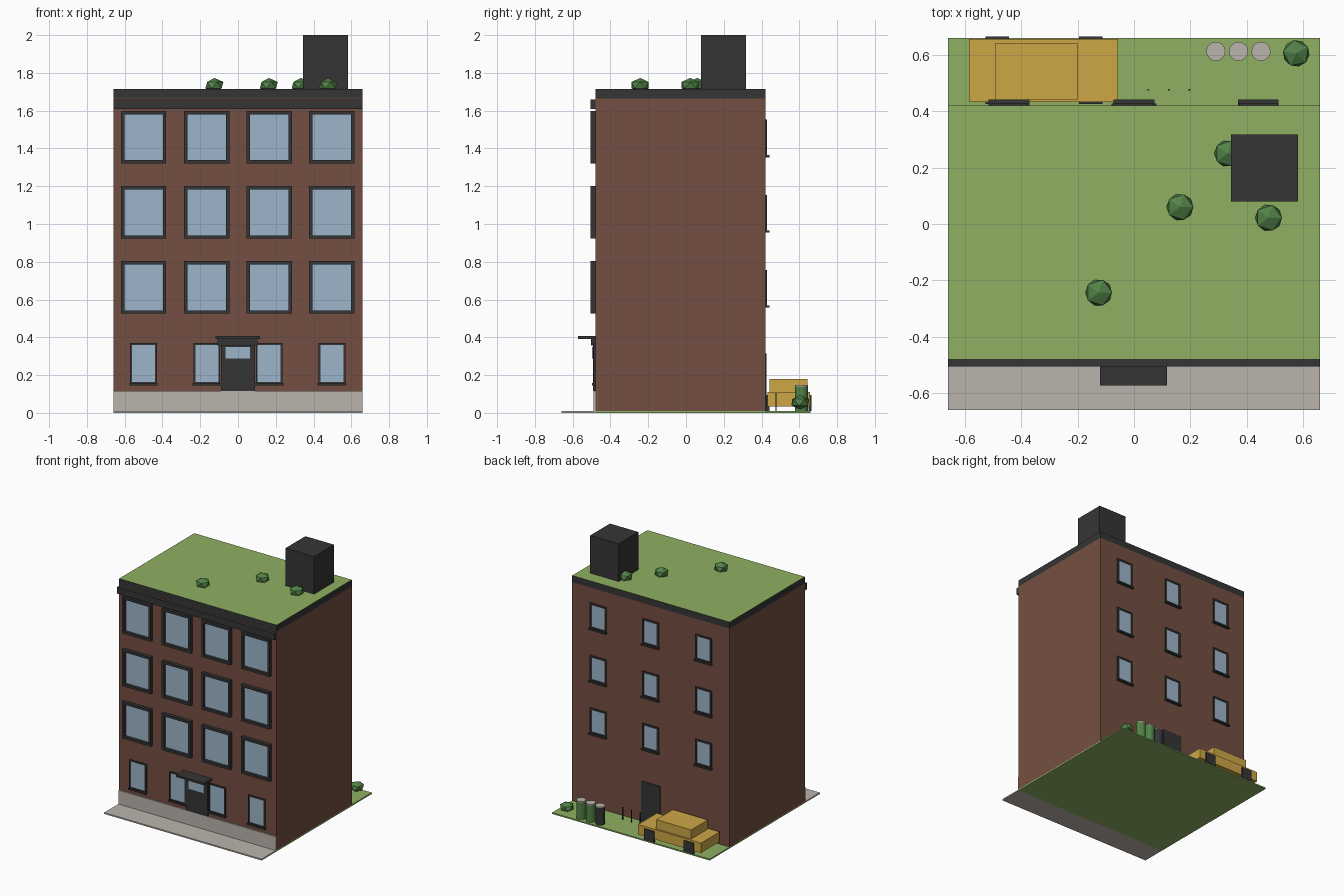
import bpy, bmesh, math
from mathutils import Matrix

if "Cube" in bpy.data.objects:
    bpy.data.objects.remove(bpy.data.objects["Cube"])


def colour(name, r, g, b):
    m = bpy.data.materials.new(name)
    lin = [((c / 255 + 0.055) / 1.055) ** 2.4 for c in (r, g, b)]
    m.diffuse_color = (*lin, 1)
    m.use_nodes = True
    m.node_tree.nodes["Principled BSDF"].inputs["Base Color"].default_value = m.diffuse_color
    return m


BRICK = colour("brick", 116, 79, 66)
DARK = colour("charcoal", 53, 53, 53)
GLASS = colour("glass", 157, 181, 202)
GRASS = colour("grass", 143, 176, 98)
STONE = colour("stone", 187, 180, 173)
YELLOW = colour("yellow", 205, 167, 70)
LEAF = colour("leaf", 82, 130, 72)


def make(name, bm, mats):
    bmesh.ops.recalc_face_normals(bm, faces=bm.faces)
    me = bpy.data.meshes.new(name)
    bm.to_mesh(me)
    bm.free()
    for m in mats:
        me.materials.append(m)
    ob = bpy.data.objects.new(name, me)
    bpy.context.collection.objects.link(ob)
    return ob


def add_box(bm, x0, x1, y0, y1, z0, z1):
    mat = Matrix.Translation(((x0 + x1) / 2, (y0 + y1) / 2, (z0 + z1) / 2)) @ \
        Matrix.Diagonal((x1 - x0, abs(y1 - y0), z1 - z0, 1))
    bmesh.ops.create_cube(bm, size=1, matrix=mat)


def box(name, mat, *dims):
    bm = bmesh.new()
    add_box(bm, *dims)
    return make(name, bm, [mat])


def window(name, x, z0, z1, w, wall, side, depth, bar, sill=0):
    """Framed window on the front (side -1) or back (side 1) wall."""
    def ys(d):
        return sorted((wall - side * 0.005, wall + side * d))
    h = w / 2
    bm = bmesh.new()
    add_box(bm, x - h, x - h + bar, *ys(depth), z0, z1)
    add_box(bm, x + h - bar, x + h, *ys(depth), z0, z1)
    add_box(bm, x - h + bar, x + h - bar, *ys(depth), z0, z0 + bar)
    add_box(bm, x - h + bar, x + h - bar, *ys(depth), z1 - bar, z1)
    if sill:
        add_box(bm, x - h - 0.004, x + h + 0.004, *ys(sill), z0 - 0.008, z0 + 0.004)
    make(name + "_frame", bm, [DARK])
    box(name + "_glass", GLASS, x - h + bar, x + h - bar, *ys(0.004), z0 + bar, z1 - bar)


W, FRONT, BACK = 0.66, -0.48, 0.42

# Ground
box("lawn", GRASS, -W, W, FRONT, 0.66, 0, 0.01)
box("pavement", STONE, -W, W, -0.66, FRONT, 0, 0.01)

# Building shell
box("walls", BRICK, -W, W, FRONT, BACK, 0.01, 1.665)
box("plinth", STONE, -W, W, FRONT - 0.01, FRONT, 0.01, 0.115)
roof = box("roof", DARK, -W, W, FRONT, BACK, 1.665, 1.715)
roof.data.materials.append(GRASS)
for p in roof.data.polygons:
    p.material_index = 1 if p.normal.z > 0.5 else 0
box("cornice", DARK, -W, W, FRONT - 0.025, FRONT, 1.61, 1.66)
box("roof_hut", DARK, 0.343, 0.582, 0.08, 0.317, 1.715, 2.0)

# Front windows
for x in (-0.5, -0.166, 0.166, 0.497):
    for z in (0.525, 0.922, 1.32):
        window("front_window", x, z, z + 0.278, 0.24, FRONT, -1, 0.025, 0.018)
for x in (-0.5, -0.165, 0.165, 0.497):
    window("ground_floor_window", x, 0.153, 0.37, 0.142, FRONT, -1, 0.01, 0.01, 0.018)

# Back windows
for x in (-0.443, 0, 0.44):
    for z in (0.565, 0.962, 1.36):
        window("back_window", x, z, z + 0.192, 0.136, BACK, 1, 0.009, 0.013, 0.021)

# Entrance
box("front_door", DARK, -0.089, 0.089, FRONT - 0.013, FRONT, 0.115, 0.36)
box("door_light", GLASS, -0.066, 0.064, FRONT - 0.017, FRONT - 0.012, 0.287, 0.348)
box("door_lintel", DARK, -0.108, 0.102, FRONT - 0.022, FRONT, 0.358, 0.392)
box("canopy", DARK, -0.12, 0.117, -0.573, FRONT, 0.392, 0.407)
box("back_door", DARK, -0.08, 0.08, BACK, BACK + 0.007, 0.01, 0.315)


# Shrubs
def shrub(x, y, z, turn):
    bm = bmesh.new()
    bmesh.ops.create_icosphere(
        bm, subdivisions=1, radius=0.053,
        matrix=Matrix.Translation((x, y, z)) @ Matrix.Diagonal((1, 1, 0.72, 1))
        @ Matrix.Rotation(turn, 4, 'Z'))
    make("shrub", bm, [LEAF])


for x, y, z, t in ((-0.125, -0.243, 1.735, 0), (0.163, 0.06, 1.735, 0),
                   (0.332, 0.25, 1.735, 0), (0.477, 0.022, 1.735, 0),
                   (0.575, 0.605, 0.056, 0.5)):
    shrub(x, y, z, t)

# Bins with pale lids
for x, mat in ((0.29, DARK), (0.37, LEAF), (0.45, LEAF)):
    for part, m, z0, z1 in (("bin", mat, 0.01, 0.14), ("bin_lid", STONE, 0.14, 0.147)):
        bm = bmesh.new()
        bmesh.ops.create_cone(bm, cap_ends=True, segments=16, radius1=0.034,
                              radius2=0.034, depth=z1 - z0,
                              matrix=Matrix.Translation((x, 0.612, (z0 + z1) / 2)))
        make(part, bm, [m])

# Posts by the back door
for x in (0.05, 0.123, 0.197):
    box("post", DARK, x - 0.003, x + 0.003, 0.473, 0.479, 0.01, 0.105)

# Parked car
box("car_body", YELLOW, -0.585, -0.057, 0.432, 0.656, 0.035, 0.11)
box("car_cabin", YELLOW, -0.493, -0.2, 0.442, 0.642, 0.11, 0.18)
for x in (-0.485, -0.153):
    for y in (0.426, 0.648):
        box("car_wheel", DARK, x - 0.042, x + 0.042, y, y + 0.016, 0.01, 0.095)
